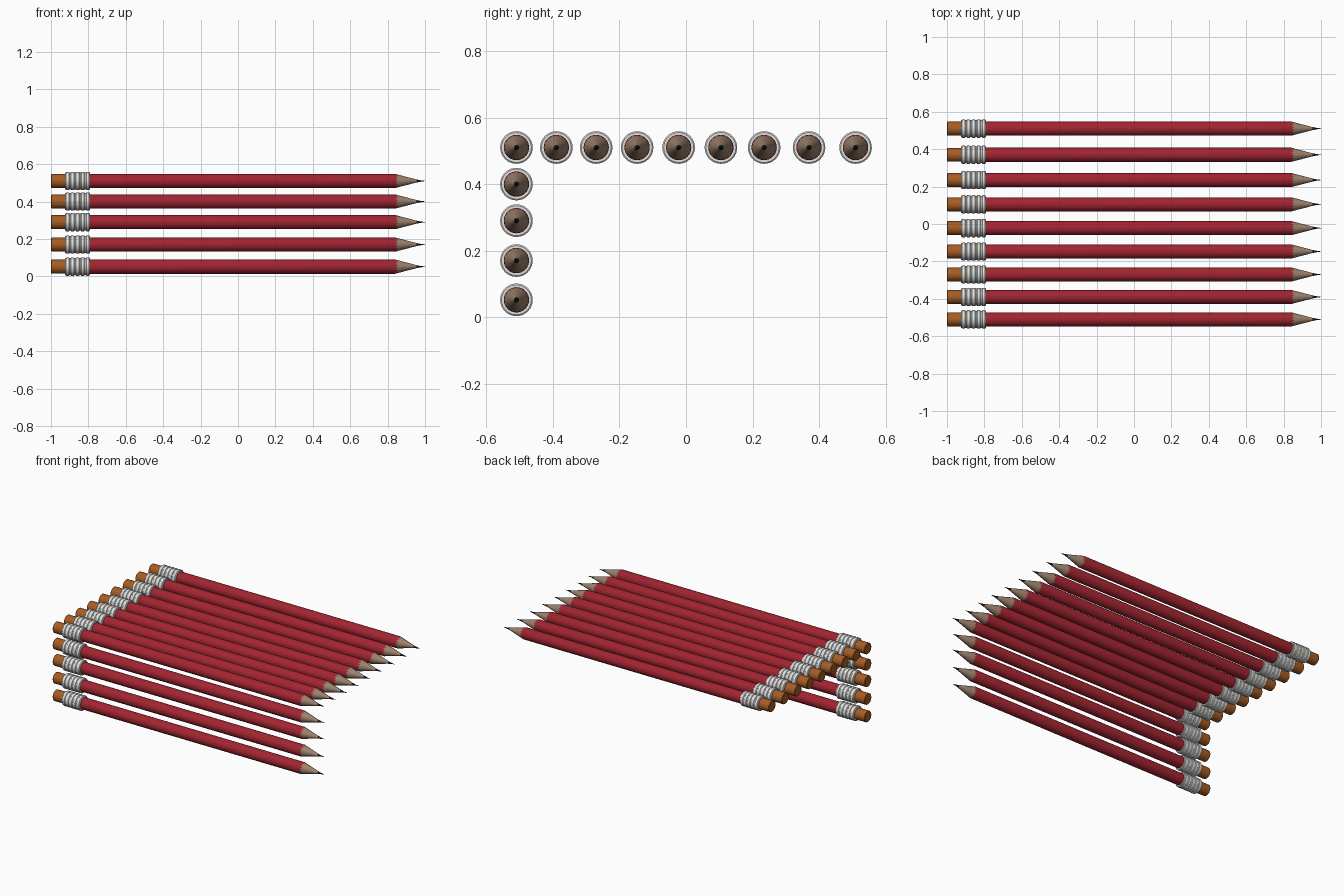
import bpy, bmesh, math

cube = bpy.data.objects.get("Cube")
if cube:
    bpy.data.objects.remove(cube, do_unlink=True)

SIDES = 32


def material(name, rgb, roughness=0.6):
    m = bpy.data.materials.new(name)
    m.use_nodes = True
    m.diffuse_color = (*rgb, 1)
    bsdf = m.node_tree.nodes["Principled BSDF"]
    bsdf.inputs["Base Color"].default_value = (*rgb, 1)
    bsdf.inputs["Roughness"].default_value = roughness
    return m


red = material("red_paint", (0.36, 0.018, 0.03))
orange = material("orange_rubber", (0.38, 0.11, 0.018))
silver = material("pale_metal", (0.75, 0.75, 0.74))
wood = material("bare_wood", (0.33, 0.22, 0.15))
graphite = material("graphite", (0.01, 0.01, 0.01))


def lathe(name, profile, mat, teeth_ring=None):
    """Turn (x, radius) points about the x axis; one ring may zigzag down the cone."""
    bm = bmesh.new()
    rings = []
    for i, (x, r) in enumerate(profile):
        ring = []
        for s in range(SIDES):
            a = 2 * math.pi * s / SIDES
            px, pr = x, r
            if i == teeth_ring and s % 2:
                px, pr = x + TOOTH, r - TOOTH * SLOPE
            ring.append(bm.verts.new((px, pr * math.cos(a), pr * math.sin(a))))
        rings.append(ring)
    for a, b in zip(rings, rings[1:]):
        for s in range(SIDES):
            t = (s + 1) % SIDES
            bm.faces.new((a[s], a[t], b[t], b[s]))
    bm.faces.new(rings[0])
    bm.faces.new(rings[-1])
    bmesh.ops.recalc_face_normals(bm, faces=bm.faces)
    mesh = bpy.data.meshes.new(name)
    bm.to_mesh(mesh)
    bm.free()
    mesh.materials.append(mat)
    mesh.shade_smooth()
    mesh.set_sharp_from_angle(angle=math.radians(35))
    return mesh


# Sharpened cone: painted edge, wood, then lead
BODY_R, CONE_START, WOOD_END, LEAD_R = 0.038, 0.84, 0.955, 0.008
SLOPE = (BODY_R - LEAD_R) / (WOOD_END - CONE_START)
TOOTH = 0.014
EDGE = CONE_START + 0.002
EDGE_R = BODY_R - 0.002 * SLOPE

# Ferrule with raised bands between narrow grooves
ferrule = [(-0.925, 0.036), (-0.925, 0.045)]
bands = 5
step = 0.135 / bands
for i in range(bands):
    x = -0.925 + i * step
    ferrule += [(x + 0.003, 0.045), (x + 0.006, 0.049),
                (x + step - 0.006, 0.049), (x + step - 0.003, 0.045)]
ferrule += [(-0.79, 0.045), (-0.79, 0.036)]

parts = [
    lathe("eraser", [(-1, 0.034), (-0.997, 0.037), (-0.92, 0.037)], orange),
    lathe("ferrule", ferrule, silver),
    lathe("painted_body", [(-0.8, BODY_R), (CONE_START, BODY_R), (EDGE, EDGE_R)], red, 2),
    lathe("wood_tip", [(EDGE, EDGE_R), (WOOD_END, LEAD_R)], wood, 0),
    lathe("lead", [(WOOD_END, LEAD_R), (0.975, 0.004), (1, 0.0008)], graphite),
]

# One flat row on top, and a column down the front edge
row = [(y, 0.51) for y in (-0.51, -0.39, -0.27, -0.147, -0.022, 0.105, 0.235, 0.37, 0.51)]
column = [(-0.51, z) for z in (0.4, 0.29, 0.17, 0.052)]
for n, (y, z) in enumerate(row + column, 1):
    for mesh in parts:
        ob = bpy.data.objects.new(f"pencil_{n}_{mesh.name}", mesh)
        ob.location = (0, y, z)
        bpy.context.collection.objects.link(ob)
